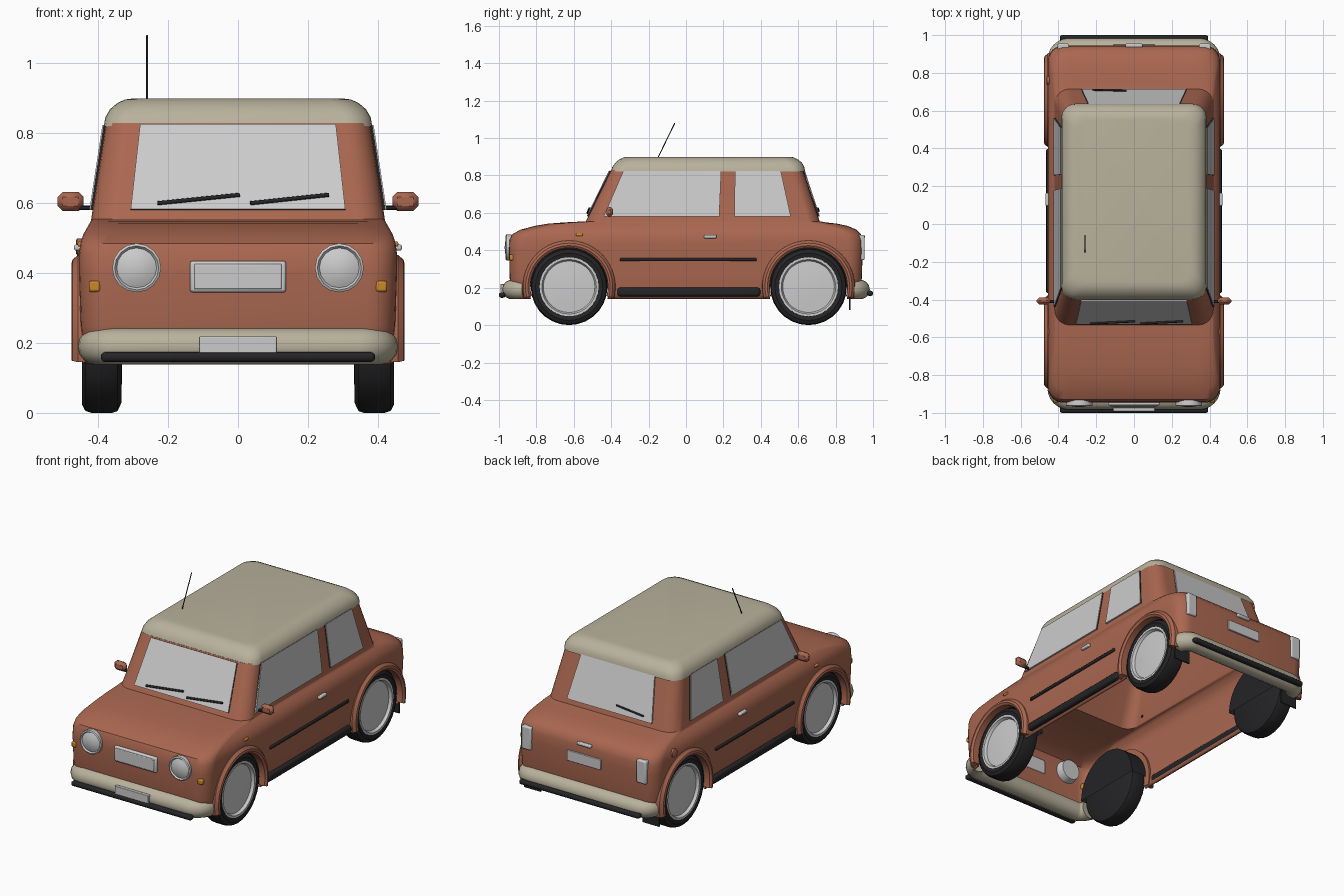
import bpy, bmesh, math
from mathutils import Vector, Matrix

if "Cube" in bpy.data.objects:
    bpy.data.objects.remove(bpy.data.objects["Cube"])


def mat(name, r, g, b):
    m = bpy.data.materials.new(name)
    m.diffuse_color = (r, g, b, 1)
    m.use_nodes = True
    m.node_tree.nodes["Principled BSDF"].inputs["Base Color"].default_value = m.diffuse_color
    return m


RED = mat("paint", .40, .135, .08)
CREAM = mat("cream", .48, .44, .33)
BLACK = mat("rubber", .018, .018, .02)
ORANGE = mat("amber", .6, .25, .02)


def finish(bm, name, m=None, bevel=0, seg=2, mirror=False, smooth=35):
    me = bpy.data.meshes.new(name)
    bm.to_mesh(me)
    bm.free()
    ob = bpy.data.objects.new(name, me)
    bpy.context.collection.objects.link(ob)
    if m:
        me.materials.append(m)
    if bevel:
        b = ob.modifiers.new("bevel", 'BEVEL')
        b.width, b.segments = bevel, seg
    if mirror:
        ob.modifiers.new("mirror", 'MIRROR')
    if smooth:
        bpy.ops.object.select_all(action='DESELECT')
        bpy.context.view_layer.objects.active = ob
        ob.select_set(True)
        bpy.ops.object.shade_smooth_by_angle(angle=math.radians(smooth))
    return ob


def box(name, c, s, m=None, bevel=.005, seg=2, mirror=False):
    bm = bmesh.new()
    bmesh.ops.create_cube(bm, size=1, matrix=Matrix.Translation(c) @ Matrix.Diagonal((*s, 1)))
    return finish(bm, name, m, bevel, seg, mirror)


def loft(name, rings, m):
    """Stack rounded rectangles (z, half width, front y, rear y, corner radius), open below."""
    bm, rows, k = bmesh.new(), [], 6
    for z, w, yf, yr, r in rings:
        row = []
        for q, (cx, cy) in enumerate(((w - r, yr - r), (r - w, yr - r), (r - w, yf + r), (w - r, yf + r))):
            for i in range(k + 1):
                a = math.pi / 2 * (q + i / k)
                row.append(bm.verts.new((cx + r * math.cos(a), cy + r * math.sin(a), z)))
        rows.append(row)
    n = len(rows[0])
    for lo, hi in zip(rows, rows[1:]):
        for i in range(n):
            j = (i + 1) % n
            bm.faces.new((lo[i], lo[j], hi[j], hi[i]))
    bm.faces.new(rows[-1])
    return finish(bm, name, m)


def lathe(name, prof, center, m=None, a0=0, a1=360, n=28, face='x', mirror=True, closed=False):
    """Spin (along axis, radius) points about the x axis, or about -y for face='y'."""
    bm, rows, full = bmesh.new(), [], a1 - a0 == 360
    rot = Matrix.Rotation(-math.pi / 2, 3, 'Z') if face == 'y' else Matrix.Identity(3)
    for i in range(n + (not full)):
        a = math.radians(a0 + (a1 - a0) * i / n)
        rows.append([bm.verts.new(rot @ Vector((x, r * math.cos(a), r * math.sin(a))) + Vector(center))
                     for x, r in prof])
    p = len(prof)
    for i in range(n):
        A, B = rows[i], rows[(i + 1) % len(rows)]
        for j in range(p if closed else p - 1):
            bm.faces.new((A[j], A[(j + 1) % p], B[(j + 1) % p], B[j]))
    if closed and not full:
        bm.faces.new(rows[0])
        bm.faces.new(rows[-1])
    bmesh.ops.remove_doubles(bm, verts=bm.verts, dist=1e-5)
    bmesh.ops.recalc_face_normals(bm, faces=bm.faces)
    return finish(bm, name, m, mirror=mirror)


def tube(name, pts, r, m, res=3):
    cu = bpy.data.curves.new(name, 'CURVE')
    cu.dimensions, cu.bevel_depth, cu.bevel_resolution, cu.use_fill_caps = '3D', r, res, True
    sp = cu.splines.new('POLY')
    sp.points.add(len(pts) - 1)
    for q, p in zip(sp.points, pts):
        q.co = (*p, 1)
    cu.materials.append(m)
    ob = bpy.data.objects.new(name, cu)
    bpy.context.collection.objects.link(ob)
    return ob


def window(name, pts, mirror=False):
    """Dark rubber frame with a glass pane, from four corners given counter-clockwise from outside."""
    pts = [Vector(p) for p in pts]
    nrm = (pts[1] - pts[0]).cross(pts[3] - pts[0]).normalized()
    for part, inset, h, m in (("frame", 0, .006, BLACK), ("glass", .014, .009, None)):
        bm = bmesh.new()
        f = bm.faces.new([bm.verts.new(p - nrm * .008) for p in pts])
        if inset:
            ring = bmesh.ops.inset_region(bm, faces=[f], thickness=inset)["faces"]
            bmesh.ops.delete(bm, geom=ring, context='FACES')
        ext = bmesh.ops.extrude_face_region(bm, geom=[f])["geom"]
        bmesh.ops.translate(bm, vec=nrm * (h + .008), verts=[v for v in ext if isinstance(v, bmesh.types.BMVert)])
        bmesh.ops.recalc_face_normals(bm, faces=bm.faces)
        finish(bm, f"{name}_{part}", m, mirror=mirror)


# hollow body shell with wheel openings
body = loft("body", [(.14, .44, -.925, .925, .08), (.25, .45, -.943, .94, .08), (.40, .455, -.946, .945, .08),
                     (.455, .455, -.943, .943, .085), (.485, .451, -.93, .935, .09), (.51, .443, -.885, .912, .1),
                     (.53, .432, -.81, .865, .11), (.542, .425, -.74, .81, .11), (.549, .421, -.65, .75, .1),
                     (.555, .42, -.535, .715, .08), (.83, .378, -.40, .625, .07)], RED)
sol = body.modifiers.new("shell", 'SOLIDIFY')
sol.thickness, sol.offset = .012, -1
WHEELS = {"front": -.625, "rear": .655}
for end, y in WHEELS.items():
    bm = bmesh.new()
    bmesh.ops.create_cone(bm, cap_ends=True, segments=40, radius1=.215, radius2=.215, depth=1.2,
                          matrix=Matrix.Translation((0, y, .205)) @ Matrix.Rotation(math.pi / 2, 4, 'Y'))
    cut = finish(bm, end + "_arch_cutter", smooth=0)
    cut.hide_render = cut.hide_viewport = True
    bo = body.modifiers.new(end + "_arch", 'BOOLEAN')
    bo.operation, bo.object, bo.solver = 'DIFFERENCE', cut, 'EXACT'

# roof
loft("roof", [(.82, .384, -.402, .637, .075), (.845, .38, -.394, .633, .075), (.868, .367, -.378, .62, .075),
              (.887, .345, -.355, .597, .07), (.897, .322, -.332, .575, .065), (.9, .298, -.308, .55, .06)], CREAM)

# wheels, arch flares and dark wheel wells
for end, y in WHEELS.items():
    c = (0, y, .205)
    lathe(end + "_tire", [(.333, 0), (.333, .175), (.345, .2), (.36, .205), (.42, .205), (.437, .199),
                          (.447, .18), (.442, .156), (.42, .15)], c, BLACK)
    lathe(end + "_rim", [(.425, .162), (.444, .158), (.444, .146), (.428, .138), (.432, .08), (.436, 0)], c)
    lathe(end + "_flare", [(.425, .207), (.468, .208), (.477, .22), (.474, .233), (.458, .247), (.425, .25)],
          c, RED, -14, 194, 24, closed=True)
    lathe(end + "_wheel_well", [(.325, 0), (.325, .22), (.44, .22)], c, BLACK, 0, 180, 20)

# cabin planes used to seat the windows
t = lambda z: (z - .555) / .275
sx = lambda z: .42 - .042 * t(z)
fy = lambda z: -.535 + .135 * t(z)
ry = lambda z: .715 - .09 * t(z)
lo, hi = .58, .823
window("windshield", [(x, fy(z), z) for x, z in ((-.307, lo), (.307, lo), (.28, hi), (-.28, hi))])
window("rear_window", [(x, ry(z), z) for x, z in ((.277, lo), (-.277, lo), (-.24, hi), (.24, hi))])
window("front_side_window", [(sx(z), y, z) for y, z in ((-.44, lo), (.178, lo), (.188, hi), (-.335, hi))], True)
window("rear_side_window", [(sx(z), y, z) for y, z in ((.258, lo), (.56, lo), (.507, hi), (.262, hi))], True)

# wipers and antenna
for i, (x0, x1) in enumerate(((-.23, .005), (.035, .26))):
    tube(f"wiper_{i}", [(x0, fy(.6) - .014, .6), (x1, fy(.624) - .014, .624)], .006, BLACK)
tube("rear_wiper", [(-.22, ry(.61) + .013, .61), (-.04, ry(.625) + .013, .625)], .005, BLACK)
tube("antenna", [(-.26, -.15, .895), (-.26, -.06, 1.08)], .003, BLACK, 1)

# bumpers with rubber strips
for end, s in (("front", -1), ("rear", 1)):
    arc = [(.345 + .06 * math.sin(a), s * (.87 + .06 * math.cos(a)), .19)
           for a in (math.pi / 2 * i / 6 for i in range(7))]
    tube(end + "_bumper", [(-x, y, z) for x, y, z in reversed(arc)] + arc, .053, CREAM, 5)
    box(end + "_bumper_strip", (0, s * .983, .16 if s < 0 else .17), (.785, .034, .028), BLACK, .012, 3)

# front face
lathe("headlight", [(.89, 0), (.89, .06), (.945, .07), (.96, .07), (.964, .063), (.956, .057), (.966, .035), (.97, 0)],
      (.29, 0, .415), n=16, face='y')
box("grille_surround", (0, -.945, .39), (.276, .03, .09), bevel=.008)
box("grille_panel", (0, -.948, .39), (.25, .034, .072), bevel=.004)
box("front_plate", (0, -.982, .188), (.22, .02, .062), bevel=.003)
box("front_indicator", (.41, -.928, .362), (.034, .032, .032), ORANGE, .007, 2, True)

# rear face
box("tail_light", (.375, .937, .415), (.062, .036, .135), None, .007, 2, True)
box("rear_plate", (0, .945, .385), (.22, .016, .062), bevel=.003)
box("boot_handle", (0, .945, .473), (.09, .022, .018), bevel=.006)
box("mud_flap", (.387, .875, .13), (.11, .008, .1), BLACK, .002, 1, True)

# side trim
box("side_skirt", (.447, .015, .177), (.04, .765, .046), BLACK, .014, 3, True)
box("side_stripe", (.455, .012, .35), (.016, .73, .017), BLACK, .005, 2, True)
box("door_handle", (.458, .13, .473), (.022, .068, .018), None, .006, 2, True)
box("side_marker", (.45, -.57, .483), (.018, .036, .015), ORANGE, .005, 2, True)
box("mirror_arm", (.428, -.41, .587), (.06, .016, .014), BLACK, .004, 1, True)
box("mirror_housing", (.479, -.408, .605), (.074, .036, .054), RED, .014, 1, True)
lathe("fuel_cap", [(-.44, .024), (-.46, .024), (-.464, .018), (-.464, 0)], (0, .76, .475), RED, n=16, mirror=False)
